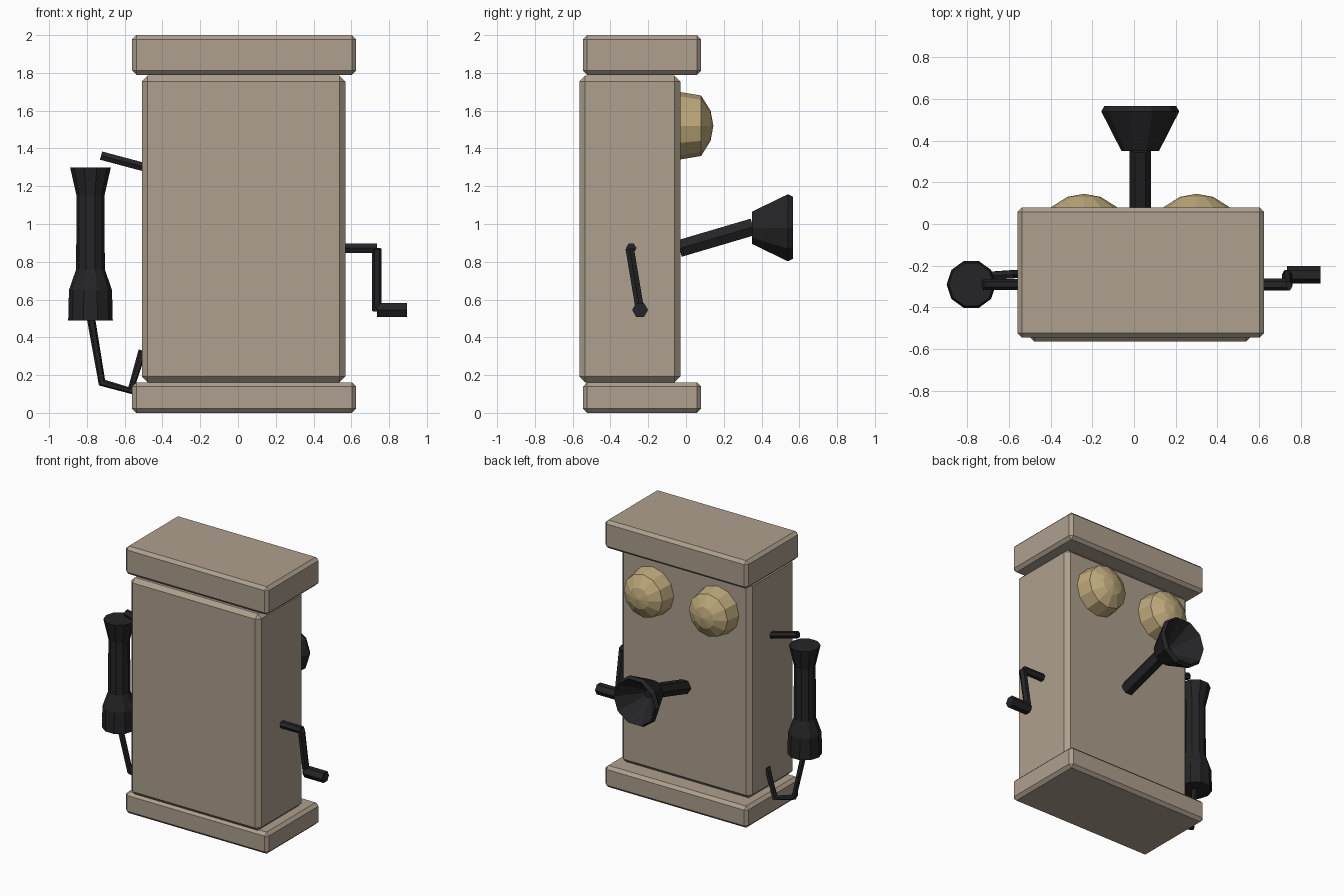
import bpy, bmesh
from math import sin, cos, tau
from mathutils import Vector

if "Cube" in bpy.data.objects:
    bpy.data.objects.remove(bpy.data.objects["Cube"])


def material(name, rgb):
    m = bpy.data.materials.new(name)
    m.diffuse_color = (*rgb, 1)
    m.use_nodes = True
    m.node_tree.nodes["Principled BSDF"].inputs["Base Color"].default_value = m.diffuse_color
    return m


WOOD = material("wood", (0.42, 0.35, 0.27))
BLACK = material("black", (0.018, 0.018, 0.02))
BRASS = material("brass", (0.52, 0.40, 0.20))


def finish(name, bm, mat):
    bmesh.ops.recalc_face_normals(bm, faces=bm.faces)
    me = bpy.data.meshes.new(name)
    bm.to_mesh(me)
    bm.free()
    me.materials.append(mat)
    ob = bpy.data.objects.new(name, me)
    bpy.context.collection.objects.link(ob)
    return ob


def box(name, lo, hi, bevel):
    bm = bmesh.new()
    bmesh.ops.create_cube(bm, size=1)
    lo, hi = Vector(lo), Vector(hi)
    for v in bm.verts:
        v.co = (lo + hi) / 2 + v.co * (hi - lo)
    ob = finish(name, bm, WOOD)
    mod = ob.modifiers.new("bevel", 'BEVEL')
    mod.width, mod.segments = bevel, 1
    return ob


def lathe(name, centre, profile, axis, mat, sides=10):
    """Turn (height, radius) points around z or y; both ends are closed."""
    bm = bmesh.new()
    rings = []
    for h, r in profile:
        ring = []
        for i in range(sides):
            a, b = r * cos(tau * i / sides), r * sin(tau * i / sides)
            p = (a, b, h) if axis == 'z' else (a, h, b)
            ring.append(bm.verts.new(Vector(centre) + Vector(p)))
        rings.append(ring)
    for lower, upper in zip(rings, rings[1:]):
        for i in range(sides):
            j = (i + 1) % sides
            bm.faces.new((lower[i], lower[j], upper[j], upper[i]))
    bm.faces.new(rings[0])
    bm.faces.new(rings[-1])
    bmesh.ops.remove_doubles(bm, verts=bm.verts, dist=0.0005)
    return finish(name, bm, mat)


def rod(name, points, radius):
    """Six-sided bar along a bent path."""
    cu = bpy.data.curves.new(name, 'CURVE')
    cu.dimensions = '3D'
    cu.bevel_depth, cu.bevel_resolution, cu.use_fill_caps = radius, 1, True
    sp = cu.splines.new('POLY')
    sp.points.add(len(points) - 1)
    for p, co in zip(sp.points, points):
        p.co = (*co, 1)
    sp.use_smooth = False
    cu.materials.append(BLACK)
    ob = bpy.data.objects.new(name, cu)
    bpy.context.collection.objects.link(ob)
    bpy.ops.object.select_all(action='DESELECT')
    ob.select_set(True)
    bpy.context.view_layer.objects.active = ob
    bpy.ops.object.convert(target='MESH')


# Wooden case
CX = 0.03
box("base", (-0.56, -0.545, 0), (0.625, 0.08, 0.162), 0.022)
box("case", (-0.508, -0.565, 0.162), (0.568, -0.03, 1.785), 0.03)
box("top_cap", (-0.56, -0.545, 1.79), (0.625, 0.08, 2.0), 0.022)

# Pair of bells
for side, label in ((-1, "left"), (1, "right")):
    lathe(label + "_bell", (CX + side * 0.27, 0, 1.52),
          [(-0.04, 0.18), (0.08, 0.16), (0.13, 0.08), (0.145, 0.0)],
          'y', BRASS, 12)

# Mouthpiece: arm and hollow horn
rod("mouthpiece_arm", [(CX, -0.035, 0.87), (CX, 0.355, 0.985)], 0.052)
lathe("mouthpiece_horn", (CX, 0, 0.98),
      [(0.35, 0.09), (0.54, 0.187), (0.567, 0.172), (0.40, 0.03)],
      'y', BLACK)

# Receiver, hook and cord
lathe("receiver", (-0.781, -0.29, 0),
      [(0.49, 0.118), (0.65, 0.114), (0.76, 0.076), (1.15, 0.074), (1.30, 0.108)],
      'z', BLACK)
rod("receiver_hook", [(-0.50, -0.29, 1.302), (-0.725, -0.29, 1.362)], 0.026)
rod("cord", [(-0.78, -0.29, 0.51), (-0.72, -0.25, 0.16),
             (-0.57, -0.24, 0.118), (-0.505, -0.24, 0.33)], 0.022)

# Crank on the right side
rod("crank_shaft", [(0.56, -0.29, 0.872), (0.735, -0.29, 0.872)], 0.028)
rod("crank_arm", [(0.735, -0.298, 0.87), (0.735, -0.243, 0.54)], 0.026)
rod("crank_handle", [(0.735, -0.243, 0.545), (0.895, -0.243, 0.545)], 0.042)
